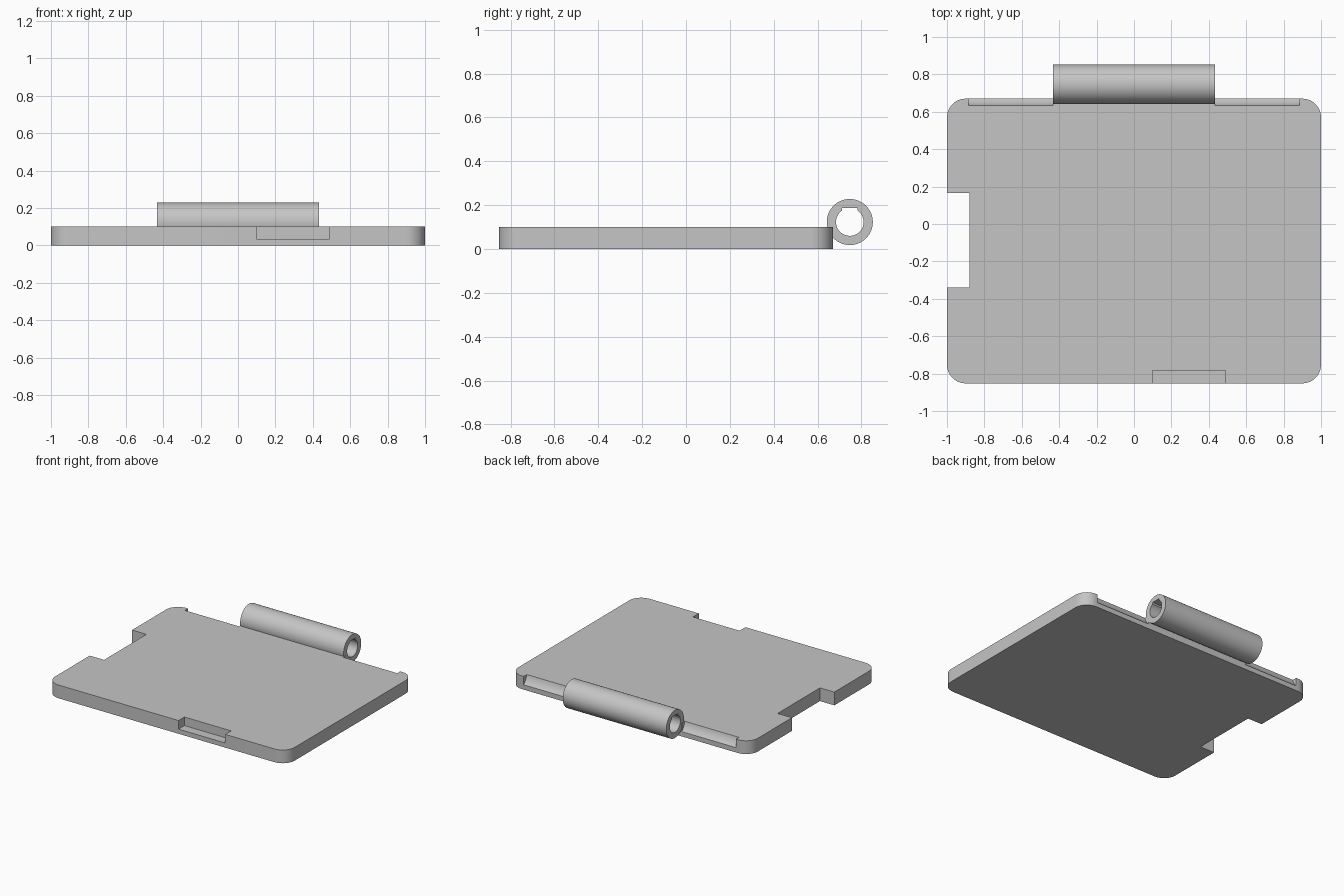
import bpy, bmesh, math
from mathutils import Matrix, Vector

if "Cube" in bpy.data.objects:
    bpy.data.objects.remove(bpy.data.objects["Cube"], do_unlink=True)

FRONT, BACK, THICK = -0.852, 0.67, 0.1
AXIS_Y, AXIS_Z = 0.747, 0.123

grey = bpy.data.materials.new("light_grey")
grey.use_nodes = True
grey.diffuse_color = (0.56, 0.56, 0.56, 1)
grey.node_tree.nodes["Principled BSDF"].inputs["Base Color"].default_value = grey.diffuse_color


def finish(name, bm):
    bmesh.ops.recalc_face_normals(bm, faces=bm.faces)
    mesh = bpy.data.meshes.new(name)
    bm.to_mesh(mesh)
    bm.free()
    mesh.materials.append(grey)
    obj = bpy.data.objects.new(name, mesh)
    bpy.context.collection.objects.link(obj)
    return obj


def box(name, low, high, corner=0):
    low, high = Vector(low), Vector(high)
    bm = bmesh.new()
    bmesh.ops.create_cube(bm, size=1, matrix=Matrix.Translation((low + high) / 2)
                          @ Matrix.Diagonal((*(high - low), 1)))
    if corner:
        upright = [e for e in bm.edges if abs(e.verts[0].co.z - e.verts[1].co.z) > 0.01]
        bmesh.ops.bevel(bm, geom=upright, offset=corner, segments=12, profile=0.5, affect='EDGES')
    return finish(name, bm)


def rod(name, x0, x1, radius):
    """Cylinder lying along x on the hinge axis."""
    bm = bmesh.new()
    place = Matrix.Translation(((x0 + x1) / 2, AXIS_Y, AXIS_Z)) @ Matrix.Rotation(math.pi / 2, 4, 'Y')
    bmesh.ops.create_cone(bm, cap_ends=True, segments=64, radius1=radius, radius2=radius,
                          depth=x1 - x0, matrix=place)
    return finish(name, bm)


def cut(target, cutter):
    cutter.hide_render = True
    cutter.hide_set(True)
    mod = target.modifiers.new(cutter.name, 'BOOLEAN')
    mod.operation = 'DIFFERENCE'
    mod.solver = 'EXACT'
    mod.object = cutter


# Rounded plate and hinge barrel
plate = box("base_plate", (-1, FRONT, 0), (1, BACK, THICK), 0.1)
barrel = rod("hinge_barrel", -0.432, 0.432, 0.105)

# Side notch, front latch pocket and rear hinge clearances
cut(plate, box("side_notch_cutter", (-1.1, -0.34, -0.1), (-0.88, 0.165, 0.2)))
cut(plate, box("latch_pocket_cutter", (0.1, -0.95, 0.035), (0.49, -0.782, 0.2)))
cut(plate, rod("right_clearance_cutter", -0.886, -0.434, 0.116))
cut(plate, rod("left_clearance_cutter", 0.434, 0.886, 0.116))

# Bore with a shallow flat keyway on top
cut(barrel, rod("bore_cutter", -0.6, 0.6, 0.063))
cut(barrel, box("keyway_cutter", (-0.6, AXIS_Y - 0.035, AXIS_Z), (0.6, AXIS_Y + 0.035, AXIS_Z + 0.065)))

# Bake the cuts, drop the cutters and smooth the rounds
for obj in (plate, barrel):
    bpy.ops.object.select_all(action='DESELECT')
    obj.select_set(True)
    bpy.context.view_layer.objects.active = obj
    cutters = [m.object for m in obj.modifiers]
    for mod in list(obj.modifiers):
        bpy.ops.object.modifier_apply(modifier=mod.name)
    for cutter in cutters:
        bpy.data.objects.remove(cutter, do_unlink=True)
    bpy.ops.object.shade_smooth_by_angle(angle=math.radians(30))
